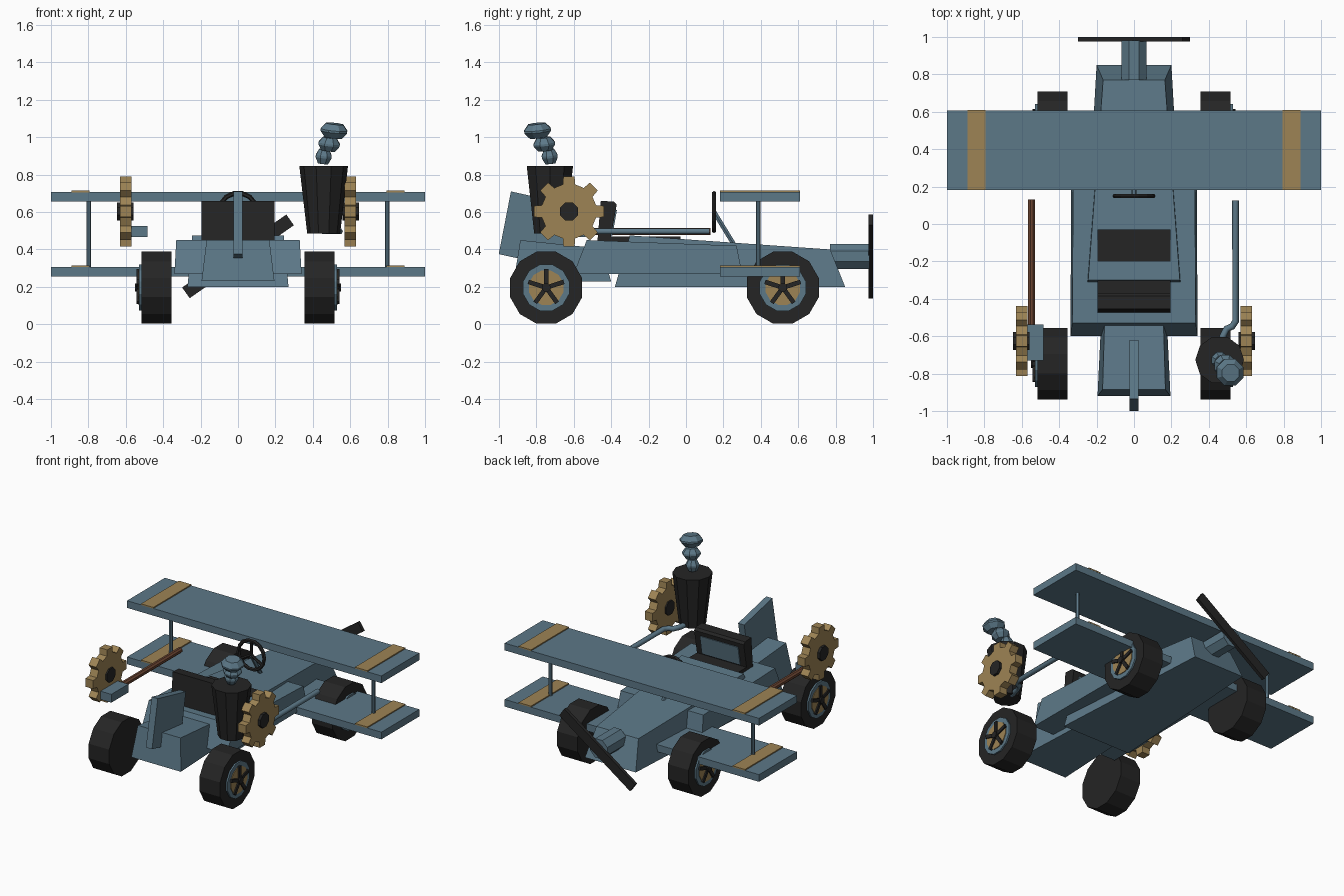
import bpy, bmesh, math
from mathutils import Vector, Matrix

if "Cube" in bpy.data.objects:
    bpy.data.objects.remove(bpy.data.objects["Cube"])


def material(name, rgb):
    m = bpy.data.materials.new(name)
    m.diffuse_color = (*rgb, 1)
    m.use_nodes = True
    m.node_tree.nodes["Principled BSDF"].inputs["Base Color"].default_value = m.diffuse_color
    return m


BLUE = material("slate_blue", (0.107, 0.188, 0.245))
BLACK = material("soft_black", (0.018, 0.018, 0.018))
BRASS = material("brass", (0.34, 0.23, 0.09))
BROWN = material("brown", (0.15, 0.06, 0.032))


def finish(name, bm, mat):
    bmesh.ops.recalc_face_normals(bm, faces=bm.faces)
    me = bpy.data.meshes.new(name)
    bm.to_mesh(me)
    bm.free()
    me.materials.append(mat)
    ob = bpy.data.objects.new(name, me)
    bpy.context.collection.objects.link(ob)
    return ob


def prism(name, profile, mat, cx=0.0):
    """Side profile of (y, z, half_width) extruded along x."""
    bm = bmesh.new()
    left = [bm.verts.new((cx - w, y, z)) for y, z, w in profile]
    right = [bm.verts.new((cx + w, y, z)) for y, z, w in profile]
    bm.faces.new(left)
    bm.faces.new(right)
    n = len(profile)
    for i in range(n):
        j = (i + 1) % n
        bm.faces.new((left[i], left[j], right[j], right[i]))
    return finish(name, bm, mat)


def box(name, x, y, z, mat):
    w = (x[1] - x[0]) / 2
    return prism(name, [(y[0], z[0], w), (y[1], z[0], w), (y[1], z[1], w), (y[0], z[1], w)],
                 mat, (x[0] + x[1]) / 2)


def rod(name, a, b, r, mat, n=8, r2=None, spin=None):
    """Cylinder or cone between two points."""
    a, b = Vector(a), Vector(b)
    d = b - a
    bm = bmesh.new()
    rot = d.to_track_quat('Z', 'Y').to_matrix().to_4x4()
    turn = Matrix.Rotation(math.pi / n if spin is None else spin, 4, 'Z')
    bmesh.ops.create_cone(bm, cap_ends=True, segments=n, radius1=r,
                          radius2=r if r2 is None else r2, depth=d.length,
                          matrix=Matrix.Translation((a + b) / 2) @ rot @ turn)
    return finish(name, bm, mat)


def blade(name, centre, axis, angle, length, width, thick, mat):
    """Flat bar turned about the x or y axis."""
    bm = bmesh.new()
    size = (thick, length, width) if axis == 'X' else (length, thick, width)
    bmesh.ops.create_cube(bm, size=1, matrix=Matrix.Translation(centre)
                          @ Matrix.Rotation(angle, 4, axis) @ Matrix.Diagonal((*size, 1)))
    return finish(name, bm, mat)


# Hull, side pods and tail
prism("hull", [(-0.38, 0.20, 0.27), (0.85, 0.20, 0.20), (0.77, 0.40, 0.165),
               (-0.30, 0.475, 0.245)], BLUE)
prism("side_pods", [(-0.60, 0.27, 0.34), (0.30, 0.27, 0.335), (0.27, 0.42, 0.325),
                    (-0.53, 0.45, 0.33)], BLUE)
prism("tail", [(-0.92, 0.23, 0.195), (-0.40, 0.23, 0.17), (-0.45, 0.405, 0.155),
               (-0.885, 0.45, 0.168)], BLUE)
prism("rudder", [(-1.0, 0.375, 0.024), (-0.68, 0.305, 0.024), (-0.62, 0.64, 0.024),
                 (-0.935, 0.71, 0.024)], BLUE)

# Seat with inset panel
box("seat_cushion", (-0.195, 0.195), (-0.42, -0.03), (0.40, 0.468), BLACK)
prism("seat_back", [(-0.475, 0.42, 0.195), (-0.41, 0.42, 0.195), (-0.37, 0.64, 0.195),
                    (-0.385, 0.655, 0.195), (-0.455, 0.66, 0.195)], BLACK)
prism("seat_panel", [(-0.405, 0.475, 0.15), (-0.393, 0.475, 0.15), (-0.369, 0.61, 0.15),
                     (-0.381, 0.61, 0.15)], BLUE)

# Steering wheel and column
bpy.ops.mesh.primitive_torus_add(major_segments=14, minor_segments=6, major_radius=0.102,
                                 minor_radius=0.013, location=(0, 0.15, 0.60),
                                 rotation=(math.pi / 2, 0, 0))
wheel = bpy.context.object
wheel.name = "steering_wheel"
wheel.data.materials.append(BLACK)
for k in range(3):
    a = math.radians(90 + 120 * k)
    rod("steering_spoke", (0, 0.15, 0.60),
        (0.10 * math.cos(a), 0.15, 0.60 + 0.10 * math.sin(a)), 0.010, BLACK, 6)
rod("steering_column", (0, 0.15, 0.60), (0, 0.26, 0.42), 0.014, BLUE, 6)

# Wings, straps and struts
for name, z0, z1 in (("lower_wing", 0.255, 0.306), ("upper_wing", 0.655, 0.706)):
    box(name, (-1, 1), (0.182, 0.608), (z0, z1), BLUE)
    for s in (-1, 1):
        x = sorted((s * 0.793, s * 0.89))
        box(name + "_strap", x, (0.181, 0.609), (z1 - 0.001, z1 + 0.008), BRASS)
for s in (-1, 1):
    rod("wing_strut", (s * 0.797, 0.385, 0.30), (s * 0.797, 0.385, 0.66), 0.013, BLUE)

# Road wheels
for s in (-1, 1):
    for place, y in (("rear", -0.747), ("front", 0.517)):
        def disc(part, x0, x1, r, mat, n=12):
            rod(place + "_" + part, (s * x0, y, 0.196), (s * x1, y, 0.196), r, mat, n)
        disc("tyre", 0.355, 0.517, 0.199, BLACK)
        disc("rim", 0.51, 0.528, 0.128, BLUE)
        disc("wheel_disc", 0.51, 0.533, 0.095, BRASS)
        disc("hub", 0.51, 0.552, 0.024, BLACK, 8)
        for k in range(5):
            a = math.radians(90 + 72 * k)
            blade(place + "_wheel_spoke",
                  (s * 0.534, y + 0.05 * math.cos(a), 0.196 + 0.05 * math.sin(a)),
                  'X', a, 0.10, 0.024, 0.016, BLACK)

# Cog wheels
for s in (-1, 1):
    cog = []
    for k in range(8):
        for off, r in ((-13, 0.148), (-9, 0.19), (9, 0.19), (13, 0.148)):
            a = math.radians(45 * k + off)
            cog.append((-0.625 + r * math.cos(a), 0.603 + r * math.sin(a), 0.03))
    prism("cog", cog, BRASS, s * 0.60)
    rod("cog_hub", (s * 0.56, -0.625, 0.603), (s * 0.648, -0.625, 0.603), 0.052, BLACK)

# Left barrel and its block
rod("left_barrel", (-0.547, -0.56, 0.497), (-0.547, 0.13, 0.497), 0.020, BROWN)
box("barrel_block", (-0.57, -0.485), (-0.73, -0.538), (0.467, 0.526), BLUE)

# Right pipe, bent into the funnel
cu = bpy.data.curves.new("side_pipe", 'CURVE')
cu.dimensions = '3D'
cu.bevel_depth = 0.018
cu.bevel_resolution = 1
cu.use_fill_caps = True
sp = cu.splines.new('POLY')
path = [(0.543, 0.125), (0.543, -0.52), (0.525, -0.548), (0.495, -0.56), (0.475, -0.60), (0.46, -0.68)]
sp.points.add(len(path) - 1)
for p, (x, y) in zip(sp.points, path):
    p.co = (x, y, 0.497, 1)
cu.materials.append(BLUE)
bpy.context.collection.objects.link(bpy.data.objects.new("side_pipe", cu))

# Funnel and stacked smoke puffs
rod("funnel", (0.458, -0.727, 0.485), (0.458, -0.727, 0.846), 0.088, BLACK, 10, 0.13)
for x, y, z, r, h in ((0.458, -0.728, 0.897, 0.046, 0.038), (0.487, -0.757, 0.963, 0.062, 0.035),
                      (0.513, -0.793, 1.035, 0.077, 0.037)):
    mid, lean = Vector((x, y, z)), Vector((0.004, -0.004, h))
    for sign, r_end in ((1, 0.64), (-1, 0.64)):
        rod("smoke_puff", mid + lean * sign * 0.15, mid + lean * sign, r, BLUE, 8, r * r_end)
    rod("smoke_puff_band", mid - lean * 0.15, mid + lean * 0.15, r, BLUE, 8)

# Propeller
rod("propeller_hub", (0, 0.77, 0.363), (0, 0.98, 0.363), 0.073, BLUE)
blade("propeller", (0, 0.987, 0.363), 'Y', math.radians(-35), 0.68, 0.07, 0.024, BLACK)
